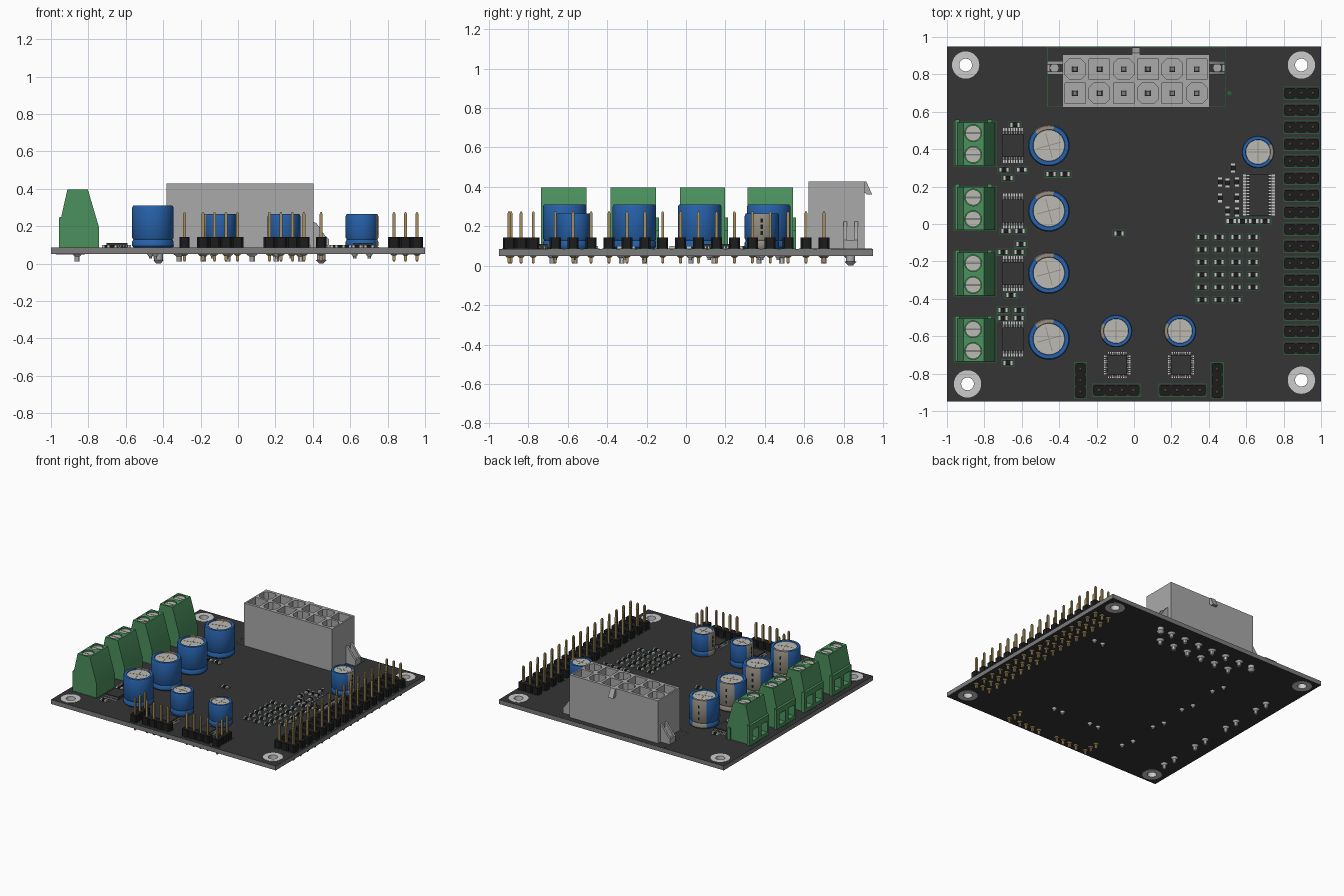
import bpy, bmesh
from math import pi, cos, sin, radians
from mathutils import Matrix

if "Cube" in bpy.data.objects:
    bpy.data.objects.remove(bpy.data.objects["Cube"])

Z0, Z1 = 0.05, 0.085          # board underside and top


def mat(name, r, g, b):
    m = bpy.data.materials.new(name)
    m.diffuse_color = (r, g, b, 1)
    m.use_nodes = True
    m.node_tree.nodes["Principled BSDF"].inputs["Base Color"].default_value = m.diffuse_color
    return m


MASK, EDGE = mat("dark_mask", .035, .035, .035), mat("board_edge", .2, .2, .2)
METAL, SHELL = mat("tin", .55, .55, .54), mat("shell_grey", .4, .4, .4)
GREEN, SILK = mat("terminal_green", .07, .28, .11), mat("silk_green", .02, .12, .04)
BLUE, STRIPE = mat("sleeve_blue", .02, .12, .4), mat("stripe_beige", .3, .27, .22)
BLACK, GOLD, TOP = mat("black", .012, .012, .012), mat("gold", .38, .27, .11), mat("can_top", .5, .49, .45)


def finish(name, bm, *mats, smooth=False):
    me = bpy.data.meshes.new(name)
    bm.to_mesh(me)
    bm.free()
    ob = bpy.data.objects.new(name, me)
    bpy.context.collection.objects.link(ob)
    for m in mats:
        me.materials.append(m)
    if smooth:
        select(ob)
        bpy.ops.object.shade_smooth_by_angle(angle=radians(35))
    return ob


def select(ob):
    bpy.ops.object.select_all(action='DESELECT')
    ob.select_set(True)
    bpy.context.view_layer.objects.active = ob


def box(bm, x0, x1, y0, y1, z0, z1, rot=None):
    m = Matrix.Translation(((x0 + x1) / 2, (y0 + y1) / 2, (z0 + z1) / 2)) @ Matrix.Diagonal((x1 - x0, y1 - y0, z1 - z0, 1))
    bmesh.ops.create_cube(bm, size=1, matrix=rot @ m if rot else m)


def cyl(bm, x, y, z0, z1, r0, r1=None, n=16):
    m = Matrix.Translation((x, y, (z0 + z1) / 2)) @ Matrix.Rotation(pi / n, 4, 'Z')
    bmesh.ops.create_cone(bm, cap_ends=True, segments=n, radius1=r0, radius2=r0 if r1 is None else r1, depth=z1 - z0, matrix=m)


def prism(bm, pts, a, b, axis='Y'):
    """Extrude a 2D profile (x,z along Y, or x,y along Z, or y,z along X) from a to b."""
    f = {'Y': lambda p, t: (p[0], t, p[1]), 'Z': lambda p, t: (p[0], p[1], t), 'X': lambda p, t: (t, p[0], p[1])}[axis]
    lo, hi = [bm.verts.new(f(p, a)) for p in pts], [bm.verts.new(f(p, b)) for p in pts]
    n = len(pts)
    fs = [bm.faces.new(lo), bm.faces.new(hi[::-1])]
    fs += [bm.faces.new((lo[i], lo[i - 1], hi[i - 1], hi[i])) for i in range(n)]
    bmesh.ops.recalc_face_normals(bm, faces=fs)


def circle(x, y, r, n=32):
    return [(x + r * cos(2 * pi * i / n), y + r * sin(2 * pi * i / n)) for i in range(n)]


def rect(x0, x1, y0, y1, c=0):
    if not c:
        return [(x0, y0), (x1, y0), (x1, y1), (x0, y1)]
    return [(x0 + c, y0), (x1 - c, y0), (x1, y0 + c), (x1, y1 - c), (x1 - c, y1), (x0 + c, y1), (x0, y1 - c), (x0, y0 + c)]


def plate(name, loops, z0, z1, side, face):
    """Flat sheet with holes, made from a filled 2D curve."""
    cu = bpy.data.curves.new(name, 'CURVE')
    cu.dimensions, cu.fill_mode, cu.extrude = '2D', 'BOTH', (z1 - z0) / 2
    for lp in loops:
        s = cu.splines.new('POLY')
        s.points.add(len(lp) - 1)
        for p, q in zip(s.points, lp):
            p.co = (*q, 0, 1)
        s.use_cyclic_u = True
    tmp = bpy.data.objects.new(name, cu)
    bpy.context.collection.objects.link(tmp)
    bpy.context.view_layer.update()
    me = bpy.data.meshes.new_from_object(tmp.evaluated_get(bpy.context.evaluated_depsgraph_get()))
    bpy.data.objects.remove(tmp)
    bm = bmesh.new()
    bm.from_mesh(me)
    bmesh.ops.remove_doubles(bm, verts=bm.verts, dist=1e-5)
    bmesh.ops.translate(bm, verts=bm.verts, vec=(0, 0, (z0 + z1) / 2))
    bmesh.ops.recalc_face_normals(bm, faces=bm.faces)
    for f in bm.faces:
        f.material_index = int(abs(f.normal.z) > .9)
    return finish(name, bm, side, face, smooth=True)


# board with plated mounting holes
holes = [(-.9, .85), (.895, .85), (-.89, -.855), (.895, -.835)]
plate("board", [rect(-1, 1, -.949, .949)] + [circle(x, y, .036) for x, y in holes], Z0, Z1, EDGE, MASK)
for x, y in holes:
    plate("mounting_ring", [circle(x, y, .073), circle(x, y, .034)], Z0 - .002, Z1 + .002, METAL, METAL)

solder, silk = bmesh.new(), bmesh.new()


def leg(x, y, low, r=.012):
    cyl(solder, x, y, low, Z0, r, n=8)
    cyl(solder, x, y, Z0 - .012, Z0, r, r * 1.9, n=12)


def frame(x0, x1, y0, y1, w=.004):
    for a in ((x0, x1, y0, y0 + w), (x0, x1, y1 - w, y1), (x0, x0 + w, y0, y1), (x1 - w, x1, y0, y1)):
        box(silk, *a, Z1 - .001, Z1 + .001)


# power connector: socket shell, floor, contacts, latch and side lugs
CX = .01
cells, contacts, bm = [], bmesh.new(), bmesh.new()
for i in range(6):
    for j, y in enumerate((.699, .828)):
        x = CX + (i - 2.5) * .13
        cells.append(rect(x - .055, x + .055, y - .055, y + .055, .025 if (i + j) % 2 else 0))
        cyl(contacts, x, y, .14, .34, .022, .016, n=4)
        leg(x, y, .012, .016)
plate("connector_shell", [rect(CX - .393, CX + .393, .622, .905)] + cells, .15, .427, SHELL, SHELL)
finish("connector_contacts", contacts, EDGE)
box(bm, CX - .393, CX + .393, .622, .905, Z1, .15)
prism(bm, [(.9, .427), (.915, .427), (.945, .36), (.92, .36), (.9, .375)], -.012, .032, 'X')
for s in (-1, 1):
    for dy in (-.028, .028):
        prism(bm, [(CX + s * a, z) for a, z in ((.39, Z1), (.39, .225), (.41, .215), (.455, .15), (.476, .13), (.476, Z1))],
              .835 + dy - .009, .835 + dy + .009)
    xs = sorted((CX + s * .46, CX + s * .476))
    box(bm, *xs, .807, .863, Z1, .13)
    cyl(bm, CX + s * .435, .835, .02, .1, .024)
    cyl(bm, CX + s * .435, .835, 0, .02, .012, .03)
finish("connector_base", bm, SHELL, smooth=True)
frame(-.465, .49, .625, .945)
cyl(silk, .51, .7, Z1 - .001, Z1 + .001, .012)

# screw terminals: profile with wire openings and screw wells cut out
bm, cut, screws = bmesh.new(), bmesh.new(), bmesh.new()
prism(bm, [(-.957, Z1), (-.957, .245), (-.945, .25), (-.912, .397), (-.803, .397), (-.742, .19), (-.742, Z1)], -.115, .115)
for y in (-.058, .058):
    box(cut, -1, -.87, y - .038, y + .038, .11, .2)
    cyl(cut, -.86, y, .355, .45, .045, n=32)
block, cutter = finish("terminal_block", bm, GREEN), finish("terminal_cutter", cut)
cutter.hide_render = True
mod = block.modifiers.new("openings", 'BOOLEAN')
mod.object, mod.operation, mod.solver = cutter, 'DIFFERENCE', 'EXACT'
select(block)
bpy.ops.object.modifier_apply(modifier="openings")
bpy.data.objects.remove(cutter)
bpy.ops.object.shade_smooth_by_angle(angle=radians(35))
slots, rails = bmesh.new(), bmesh.new()
for k, ty in enumerate((-.621, -.268, .084, .428)):
    ob = block if k == 0 else block.copy()
    if k:
        bpy.context.collection.objects.link(ob)
    ob.location.y = ty
    for x in (-.945, -.77):
        box(rails, x - .012, x + .012, ty + .11, ty + .13, Z1, .245 if x < -.8 else .18)
    for y in (ty - .058, ty + .058):
        cyl(screws, -.86, y, .35, .388, .042, n=32)
        box(slots, -.9, -.82, y - .005, y + .005, .38, .389)
        leg(-.86, y, .01, .014)
    frame(-.965, -.735, ty - .12, ty + .12)
finish("terminal_screws", screws, TOP, smooth=True)
finish("screw_slots", slots, EDGE)
finish("terminal_rails", rails, GREEN)


# electrolytic capacitors: lathed can with polarity stripe
def capacitor(x, y, R, top, ang, n=48):
    prof = [(.93, Z1), (1, Z1 + .01), (1, .118), (.94, .128), (1, .138), (1, top - .012), (.95, top), (.77, top), (.75, top - .005)]
    bm = bmesh.new()
    rings = [[bm.verts.new((x + R * r * cos(a), y + R * r * sin(a), z)) for a in (radians(ang) + 2 * pi * i / n for i in range(n))]
             for r, z in prof]
    for lo, hi in zip(rings, rings[1:]):
        for i in range(n):
            f = bm.faces.new((lo[i], lo[(i + 1) % n], hi[(i + 1) % n], hi[i]))
            f.material_index = 1 if (i < 4 or i >= n - 4) else 0
    bm.faces.new(rings[0][::-1])
    bm.faces.new(rings[-1]).material_index = 2
    finish("capacitor", bm, BLUE, STRIPE, TOP, smooth=True)
    rot = Matrix.Translation((x, y, 0)) @ Matrix.Rotation(radians(ang), 4, 'Z')
    marks = bmesh.new()
    for k in range(3):
        z = .155 + k * (top - .17) / 3
        box(marks, R - .01, R + .001, -.006, .006, z, z + .022, rot)
    finish("polarity_marks", marks, BLACK)
    vent = bmesh.new()
    for a, b in ((.6, .02), (.02, .6)):
        box(vent, -a * R, a * R, -b * R, b * R, top - .006, top - .004, rot)
    finish("vent_score", vent, STRIPE)
    for s in (-1, 1):
        p = rot @ Matrix.Translation((s * R * .45, 0, 0))
        leg(p.translation.x, p.translation.y, .028, .01)


for y in (.42, .07, -.262, -.615):
    capacitor(-.455, y, .111, .31, 105)
for x, y, a in ((.663, .385, 0), (-.096, -.572, 180), (.246, -.572, 180)):
    capacitor(x, y, .087, .265, a)

# pin headers
hb, hp = bmesh.new(), bmesh.new()


def header(x, y, n, dx, dy):
    P, h, e = .0615, .031, .028
    for i in range(n):
        px, py = x + i * P * dx, y + i * P * dy
        a, b = (h, e) if dx else (e, h)
        prism(hb, rect(px - a, px + a, py - b, py + b, .009), Z1, .142, 'Z')
        cyl(hp, px, py, .018, .265, .0105, n=4)
        cyl(hp, px, py, .265, .275, .0105, .005, n=4)
        cyl(hp, px, py, .01, .018, .005, .0105, n=4)
        cyl(hp, px, py, Z0 - .008, Z0, .012, .02, n=12)
    xe, ye = x + (n - 1) * P * dx, y + (n - 1) * P * dy
    frame(x - .036, xe + .036, y - .036, ye + .036)


for i in range(16):
    header(.834, .7 - i * .0909, 3, 1, 0)
for x in (-.187, .168):
    header(x, -.888, 4, 1, 0)
for x in (-.286, .444):
    header(x, -.898, 3, 0, 1)
finish("header_bodies", hb, BLACK)
finish("header_pins", hp, GOLD)

# chips with gull-wing leads
chips, leads = bmesh.new(), bmesh.new()


def chip(x, y, w, d, nx, ny, span):
    box(chips, x - w / 2, x + w / 2, y - d / 2, y + d / 2, Z1 + .003, .109)
    for n, L, half, turn in ((nx, w, d / 2, 0), (nx, w, d / 2, 180), (ny, d, w / 2, 90), (ny, d, w / 2, 270)):
        rot = Matrix.Translation((x, y, 0)) @ Matrix.Rotation(radians(turn), 4, 'Z')
        for i in range(n):
            t, q = (i + .5) * L / n - L / 2, L / n * .28
            box(leads, t - q, t + q, half - .002, half + span * .5, .096, .1, rot)
            box(leads, t - q, t + q, half + span * .4, half + span * .5, Z1, .1, rot)
            box(leads, t - q, t + q, half + span * .4, half + span, Z1, .089, rot)


for y in (.42, .07, -.265, -.615):
    chip(-.647, y, .113, .122, 8, 0, .032)
for x in (-.09, .251):
    chip(x, -.754, .105, .105, 9, 9, .018)
chip(.668, .155, .1, .225, 0, 14, .036)
finish("chip_bodies", chips, MASK)
finish("chip_leads", leads, METAL)

# small surface-mount parts: (x, y, upright)
smd = [(.364 + c * .0907, -.07 - r * .067, 0) for r in range(6) for c in range(4) if (r, c) != (5, 3)]
smd += [(x, .016, 0) for x in (.52, .58, .64, .7)]
smd += [(x, y, 1) for x in (.46, .55) for y in (.225, .14)] + [(.53, .3, 1), (.5, .22, 1), (.5, .07, 1), (.55, .065, 1)]
smd += [(x, y, 0) for x, y in ((-.08, -.05), (-.636, .53), (-.674, .245), (-.6, .29), (-.695, .29), (-.444, .267), (-.369, .267),
        (-.685, -.037), (-.61, -.037), (-.604, -.107), (-.7, -.15), (-.615, -.15), (-.658, -.38), (-.7, -.46), (-.615, -.46),
        (-.7, -.503), (-.615, -.503), (-.674, -.743))]
body, ends = bmesh.new(), bmesh.new()
for x, y, up in smd:
    rot = Matrix.Translation((x, y, 0)) @ Matrix.Rotation(pi / 2 * up, 4, 'Z')
    box(body, -.015, .015, -.012, .012, Z1, .098, rot)
    for s in (-.02, .02):
        box(ends, s - .007, s + .007, -.013, .013, Z1, .099, rot)
    if not up:
        frame(x - .034, x + .034, y - .02, y + .02, .003)
finish("smd_bodies", body, BLACK)
finish("smd_ends", ends, METAL)
finish("solder_legs", solder, METAL, smooth=True)
finish("silkscreen_outlines", silk, SILK)
